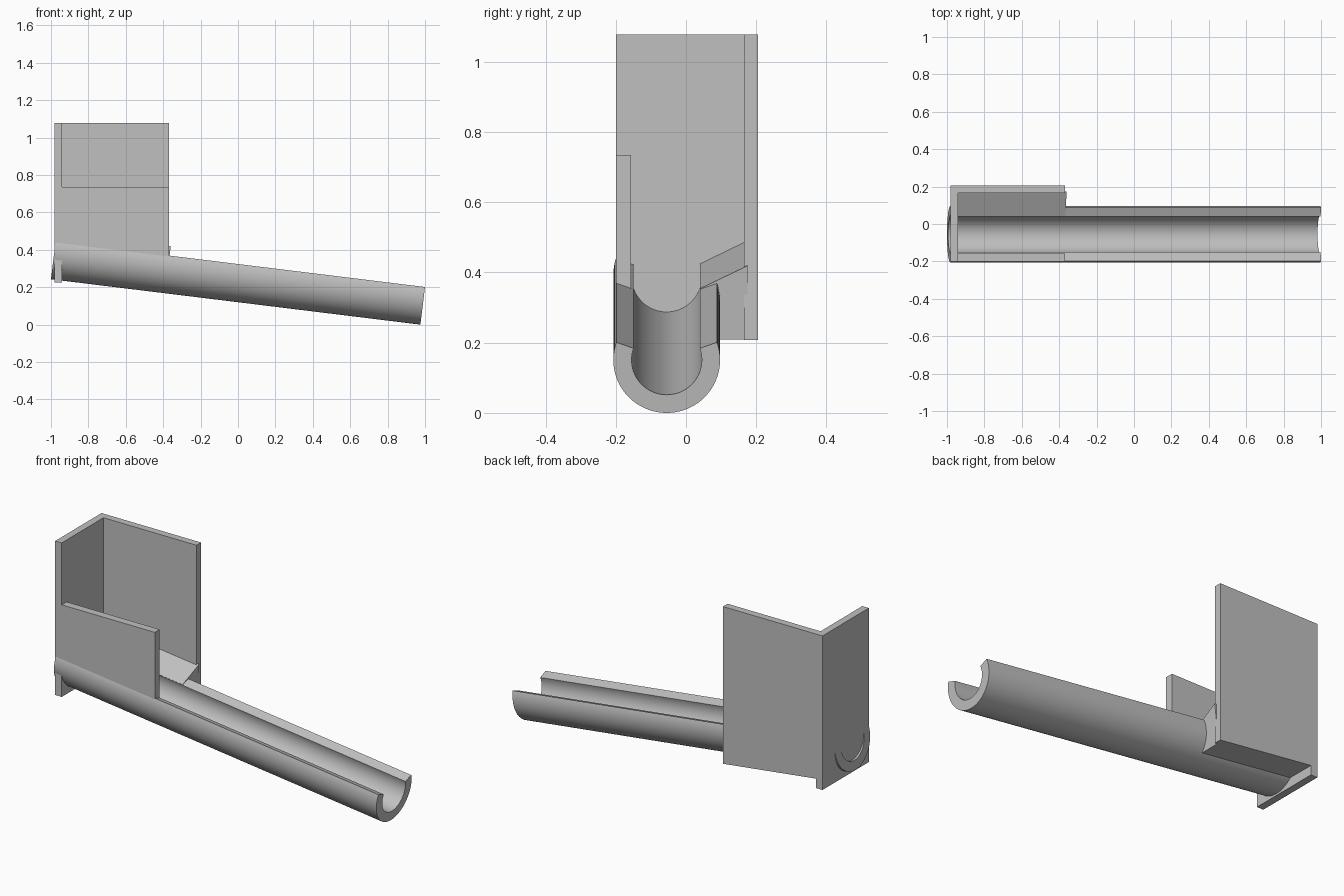
import bpy
import math
from mathutils import Matrix

cube = bpy.data.objects.get("Cube")
if cube:
    bpy.data.objects.remove(cube, do_unlink=True)

grey = bpy.data.materials.new("light grey")
grey.use_nodes = True
colour = (0.53, 0.53, 0.53, 1)
grey.diffuse_color = colour
grey.node_tree.nodes["Principled BSDF"].inputs["Base Color"].default_value = colour

TILT = math.radians(7)
START = 0.2425                      # height of the trough's underside at its upper end
SLOPED = Matrix.Translation((-1, 0, START)) @ Matrix.Rotation(TILT, 4, 'Y')


def prism(name, outline, axis, lo, hi, matrix=Matrix()):
    """Extrude a closed 2D outline along x (outline in y,z) or y (outline in x,z)."""
    n = len(outline)
    verts = []
    for d in (lo, hi):
        for a, b in outline:
            verts.append((d, a, b) if axis == 'X' else (a, d, b))
    faces = [tuple(range(n)), tuple(range(2 * n - 1, n - 1, -1))]
    faces += [(i, i + n, (i + 1) % n + n, (i + 1) % n) for i in range(n)]
    mesh = bpy.data.meshes.new(name)
    mesh.from_pydata(verts, [], faces)
    mesh.transform(matrix)
    mesh.materials.append(grey)
    obj = bpy.data.objects.new(name, mesh)
    bpy.context.collection.objects.link(obj)
    # consistent outward normals
    bpy.ops.object.select_all(action='DESELECT')
    obj.select_set(True)
    bpy.context.view_layer.objects.active = obj
    bpy.ops.object.mode_set(mode='EDIT')
    bpy.ops.mesh.select_all(action='SELECT')
    bpy.ops.mesh.normals_make_consistent(inside=False)
    bpy.ops.object.mode_set(mode='OBJECT')
    return obj


def under(x, lift):
    """Point on a line parallel to the trough, lifted above its underside."""
    return (x, START - (x + 1) * math.tan(TILT) + lift)


# Sloping trough: a pipe with its top cut away radially
CY, OUTER, INNER, STEPS = -0.055, 0.152, 0.1, 64
lip = math.radians(19.5)
angles = [math.pi - lip + (math.pi + 2 * lip) * i / STEPS for i in range(STEPS + 1)]


def arc(radius, angs):
    return [(CY + radius * math.cos(a), OUTER + radius * math.sin(a)) for a in angs]


prism("trough", arc(OUTER, angles) + arc(INNER, angles[::-1]), 'X', 0, 1.99, SLOPED)
bpy.ops.object.shade_smooth_by_angle(angle=math.radians(30))

# Solid ramp leading from the back wall down to the trough's rim
prism("ramp", [(0.04, 0.188), (0.175, 0.253), (0.175, 0.042), (0.05, 0.042), (0.07, 0.15)],
      'X', 0.025, 0.614, SLOPED)

# Hopper walls
LEFT, INSIDE, RIGHT, TOP = -0.98, -0.94, -0.37, 1.078
prism("end_wall", [(-0.2, 0.225), (0.205, 0.225), (0.205, TOP), (-0.2, TOP)],
      'X', LEFT, INSIDE)
prism("back_wall", [under(INSIDE, 0.042), under(RIGHT, 0.042), (RIGHT, TOP), (INSIDE, TOP)],
      'Y', 0.165, 0.205)
prism("front_wall", [under(INSIDE, 0.16), under(RIGHT, 0.16), (RIGHT, 0.735), (INSIDE, 0.735)],
      'Y', -0.2, -0.157)
